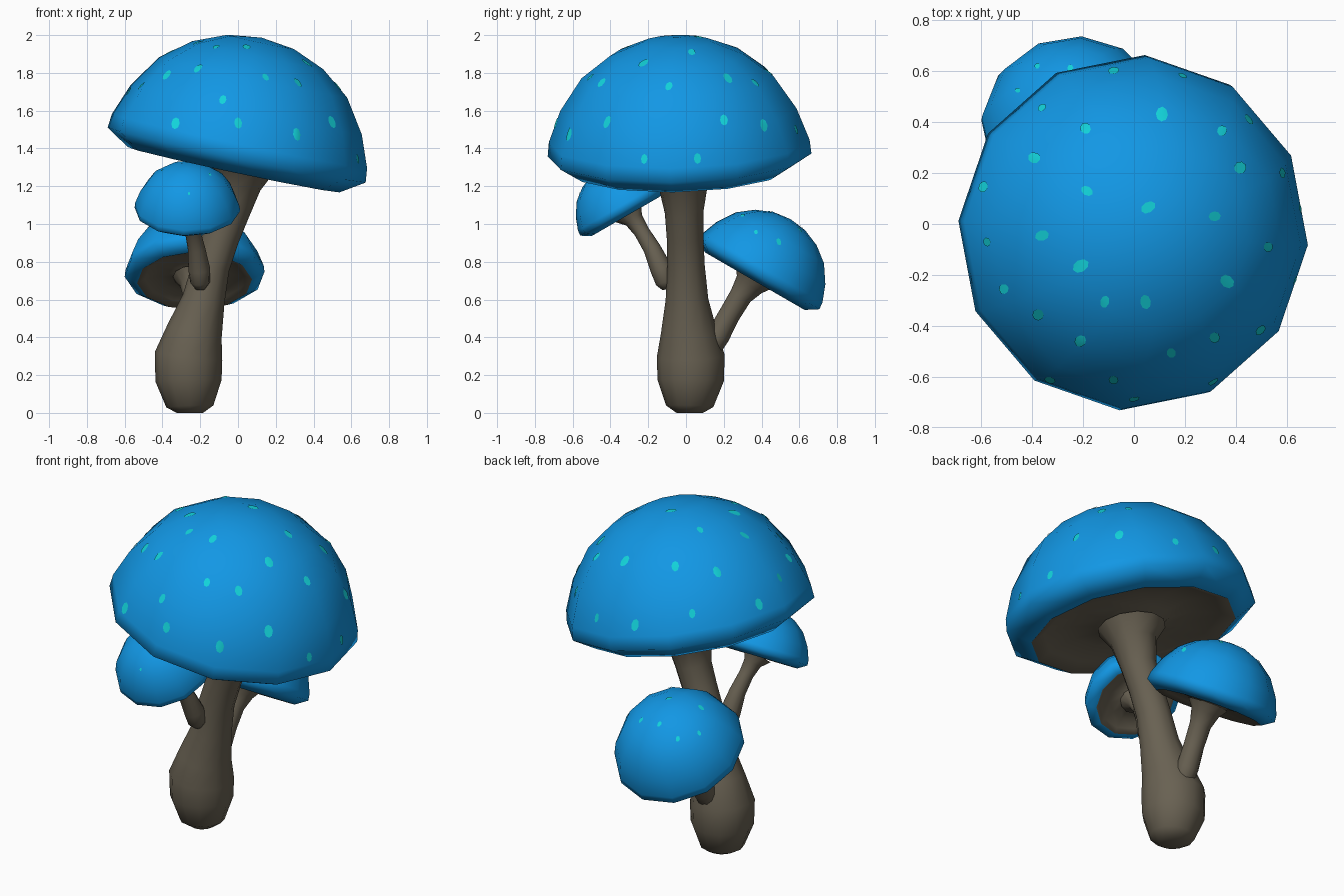
import bpy, bmesh, math
from mathutils import Vector
from mathutils.bvhtree import BVHTree

if "Cube" in bpy.data.objects:
    bpy.data.objects.remove(bpy.data.objects["Cube"])

Z = Vector((0, 0, 1))


def material(name, rgb):
    m = bpy.data.materials.new(name)
    m.diffuse_color = (*rgb, 1)
    m.use_nodes = True
    m.node_tree.nodes["Principled BSDF"].inputs["Base Color"].default_value = m.diffuse_color
    return m


BLUE = material("cap blue", (0.006, 0.31, 0.78))
TEAL = material("spot teal", (0.006, 0.65, 0.70))
BROWN = material("stem brown", (0.14, 0.12, 0.085))


def finish(name, bm, mats, angle=75):
    me = bpy.data.meshes.new(name)
    bm.to_mesh(me)
    bm.free()
    for m in mats:
        me.materials.append(m)
    ob = bpy.data.objects.new(name, me)
    bpy.context.collection.objects.link(ob)
    bpy.ops.object.select_all(action='DESELECT')
    ob.select_set(True)
    bpy.context.view_layer.objects.active = ob
    bpy.ops.object.shade_smooth_by_angle(angle=math.radians(angle))
    return ob


def bridge(bm, a, b, mat=0):
    n = len(a)
    for i in range(n):
        j = (i + 1) % n
        bm.faces.new((a[i], a[j], b[j], b[i])).material_index = mat


def fan(bm, ring, co, mat=0):
    c = bm.verts.new(co)
    n = len(ring)
    for i in range(n):
        bm.faces.new((ring[i], ring[(i + 1) % n], c)).material_index = mat


# Cap profile (radius, height along the axis), apex to gill centre
DOME = [(.18, .577), (.355, .505), (.51, .385), (.627, .21), (.692, .04), (.70, -.035), (.575, -.115)]
GILLS = [(.50, -.075), (.35, -.045), (.21, -.065), (.13, -.12)]


def cap(name, centre, axis, scale, spots, size, sides=12, phase=-4):
    centre = Vector(centre)
    rot = Z.rotation_difference(Vector(axis).normalized())
    bm = bmesh.new()
    place = lambda x, y, z: centre + rot @ (Vector((x, y, z)) * scale)
    rings = []
    for r, h in DOME + GILLS:
        ang = [math.radians(phase) + 2 * math.pi * i / sides for i in range(sides)]
        rings.append([bm.verts.new(place(r * math.cos(t), r * math.sin(t), h)) for t in ang])
    fan(bm, rings[0], place(0, 0, .6))
    for k in range(len(rings) - 1):
        bridge(bm, rings[k], rings[k + 1], 0 if k < len(DOME) - 1 else 1)
    fan(bm, rings[-1], place(0, 0, -.12), 1)
    bmesh.ops.recalc_face_normals(bm, faces=bm.faces[:])
    tree = BVHTree.FromBMesh(bm)
    finish(name, bm, [BLUE, BROWN])

    # Spots: thin patches laid on the dome below given (x, y) positions
    sb = bmesh.new()
    for k, (x, y) in enumerate(spots):
        p, n, _, _ = tree.ray_cast(Vector((x, y, 3)), -Z)
        if p is None:
            continue
        side = n.cross(Z).normalized() if n.z < .999 else Vector((1, 0, 0))
        slope = n.cross(side)
        s = size * (.85 + .3 * (k * 7 % 5) / 4)

        def on_cap(q):
            loc, nor, _, _ = tree.find_nearest(q)
            return loc + (nor + n).normalized() * .004
        ring = []
        for i in range(8):
            t = 2 * math.pi * i / 8
            ring.append(sb.verts.new(on_cap(p + side * s * math.cos(t) + slope * s * 1.5 * math.sin(t))))
        fan(sb, ring, on_cap(p))
    bmesh.ops.recalc_face_normals(sb, faces=sb.faces[:])
    for f in sb.faces:
        f.normal_update()
        if f.normal.dot(f.calc_center_median() - centre) < 0:
            f.normal_flip()
    finish(name + "_spots", sb, [TEAL])


def stem(name, pts, sides=12):
    bm = bmesh.new()
    ps = [Vector(p[:3]) for p in pts]
    rings = []
    for i, p in enumerate(ps):
        t = (ps[min(i + 1, len(ps) - 1)] - ps[max(i - 1, 0)]).normalized()
        rot = Z.rotation_difference(t)
        r = pts[i][3]
        rings.append([bm.verts.new(p + rot @ Vector((r * math.cos(a), r * math.sin(a), 0)))
                      for a in (2 * math.pi * k / sides for k in range(sides))])
    for a, b in zip(rings, rings[1:]):
        bridge(bm, a, b)
    fan(bm, rings[0], ps[0])
    fan(bm, rings[-1], ps[-1])
    bmesh.ops.recalc_face_normals(bm, faces=bm.faces[:])
    finish(name, bm, [BROWN])


# Large mushroom
stem("main_stem", [
    (-.255, .02, 0, .07), (-.255, .02, .035, .125), (-.262, .025, .17, .175), (-.262, .025, .30, .18),
    (-.23, .015, .43, .148), (-.182, .005, .60, .113), (-.142, 0, .78, .099), (-.09, -.005, .93, .097),
    (-.042, -.01, 1.06, .102), (-.01, -.015, 1.2, .13), (0, -.02, 1.29, .19)])
cap("main_cap", (0, -.035, 1.40), (.208, -.025, .978), 1.0, [
    (-.36, .455), (-.19, .375), (.11, .43), (.345, .365), (-.39, .26), (-.185, .13), (.055, .065),
    (.415, .22), (.315, .03), (-.59, .145), (-.575, -.07), (-.36, -.045), (-.21, -.165), (-.51, -.255),
    (-.375, -.355), (-.115, -.305), (.045, -.305), (.365, -.225), (.525, -.09), (-.21, -.46),
    (.145, -.505), (.315, -.445), (.495, -.415), (-.08, -.61), (-.08, .60), (.19, .58), (0, -.685),
    (.31, -.62), (.65, .06), (-.33, -.61), (.63, -.22), (.58, .2), (.45, .41)], .021)

# Back mushroom
stem("back_stem", [
    (-.245, .10, .29, .03), (-.245, .12, .33, .06), (-.243, .17, .41, .062), (-.238, .23, .52, .057),
    (-.233, .29, .62, .06), (-.23, .335, .68, .08), (-.23, .36, .72, .115)])
cap("back_cap", (-.23, .395, .75), (0, .5, .866), .53, [
    (-.455, .525), (-.25, .61), (-.38, .40), (-.10, .30), (-.20, .45), (.03, .37), (-.12, .60),
    (.05, .49), (-.38, .62)], .012)

# Front mushroom
stem("front_stem", [
    (-.20, -.10, .655, .025), (-.20, -.108, .69, .052), (-.205, -.13, .76, .058), (-.22, -.18, .87, .046),
    (-.24, -.235, .96, .041), (-.255, -.275, 1.02, .05), (-.265, -.305, 1.06, .085)])
cap("front_cap", (-.268, -.325, 1.09), (0, -.5, .866), .40, [
    (-.26, -.56), (-.15, -.45), (-.10, -.35), (-.40, -.40), (-.30, -.35)], .007)
